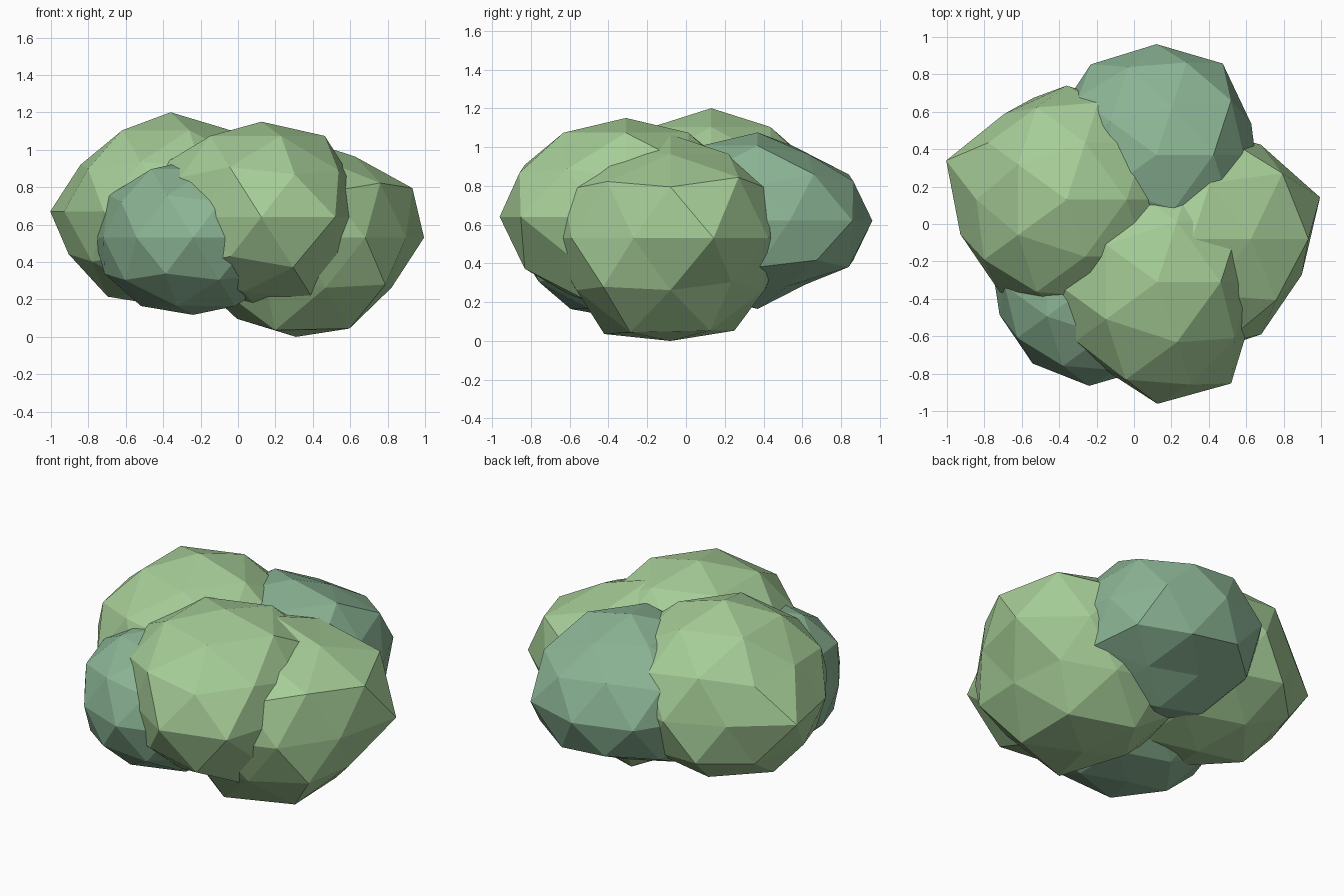
import bpy, bmesh, math
from mathutils import Vector


def material(name, rgb):
    m = bpy.data.materials.new(name)
    m.diffuse_color = (*rgb, 1)
    return m


light = material("light_leaf", (0.38, 0.61, 0.31))
dark = material("dark_leaf", (0.26, 0.46, 0.30))


def clump(name, centre, radius, height, mat, bumps):
    """Faceted leaf clump; bumps are (azimuth degrees, unit z, radial factor)."""
    bm = bmesh.new()
    bmesh.ops.create_icosphere(bm, subdivisions=2, radius=1)
    targets = []
    for az, z, f in bumps:
        a, r = math.radians(az), math.sqrt(1 - z * z)
        d = Vector((r * math.cos(a), r * math.sin(a), z))
        targets.append((min(bm.verts, key=lambda v: (v.co - d).length), f))
    for v, f in targets:
        v.co *= f
    for v in bm.verts:
        v.co = Vector((v.co.x * radius, v.co.y * radius, v.co.z * height)) + Vector(centre)
    me = bpy.data.meshes.new(name)
    bm.to_mesh(me)
    bm.free()
    me.materials.append(mat)
    ob = bpy.data.objects.new(name, me)
    bpy.context.collection.objects.link(ob)


# Light clumps: left, front and right
clump("left_clump", (-0.36, 0.13, 0.67), 0.61, 0.51, light,
      [(162, 0, 1.11), (198, 0, 0.98), (126, 0, 0.93), (0, 1, 1.04),
       (144, 0.447, 0.95), (180, 0.526, 0.93), (108, -0.447, 1.05),
       (180, -0.85, 1.05), (0, 0.447, 1.03)])
clump("front_clump", (0.125, -0.31, 0.64), 0.645, 0.51, light,
      [(-90, 0, 1.01), (-54, 0, 1.04), (-18, 0, 0.83), (-126, 0, 0.85), (162, 0, 0.9),
       (198, 0, 0.85), (18, 0, 0.85), (0, 0.447, 0.85), (-36, 0.526, 0.93),
       (-144, 0.447, 0.93), (-108, -0.447, 0.92), (-36, -0.447, 0.87),
       (-72, -0.85, 0.92), (-144, -0.85, 0.9)])
clump("right_clump", (0.31, -0.08, 0.53), 0.60, 0.51, light,
      [(18, 0, 1.2), (-18, 0, 1.03), (-54, 0, 1.05), (-90, 0, 1.06), (54, 0, 1.04),
       (0, 0.447, 1.16), (36, 0.526, 1.17), (-36, 0.526, 1.09), (72, 0.447, 1.06),
       (-72, 0.447, 1.08), (-36, -0.447, 1.1),
       (0, 1, 1.05), (0, -1, 1.04), (36, -0.85, 1.1), (-36, -0.85, 1.12),
       (108, -0.85, 1.1), (-108, -0.85, 1.14)])

# Darker clumps: back and front left
clump("back_clump", (0.12, 0.37, 0.62), 0.58, 0.455, dark,
      [(90, 0, 1.02), (54, 0, 1.04), (126, 0, 1.03), (18, 0, 0.92),
       (0, 0.447, 0.9), (72, 0.85, 0.89), (36, -0.85, 0.87), (108, -0.85, 0.85)])
clump("front_left_clump", (-0.24, -0.33, 0.53), 0.53, 0.43, dark,
      [(198, 0, 0.95), (162, 0, 1.05), (-126, 0, 0.97), (-54, 0, 1.03),
       (-90, 0, 1.01), (0, 1, 0.97), (0, -1, 0.96)])
